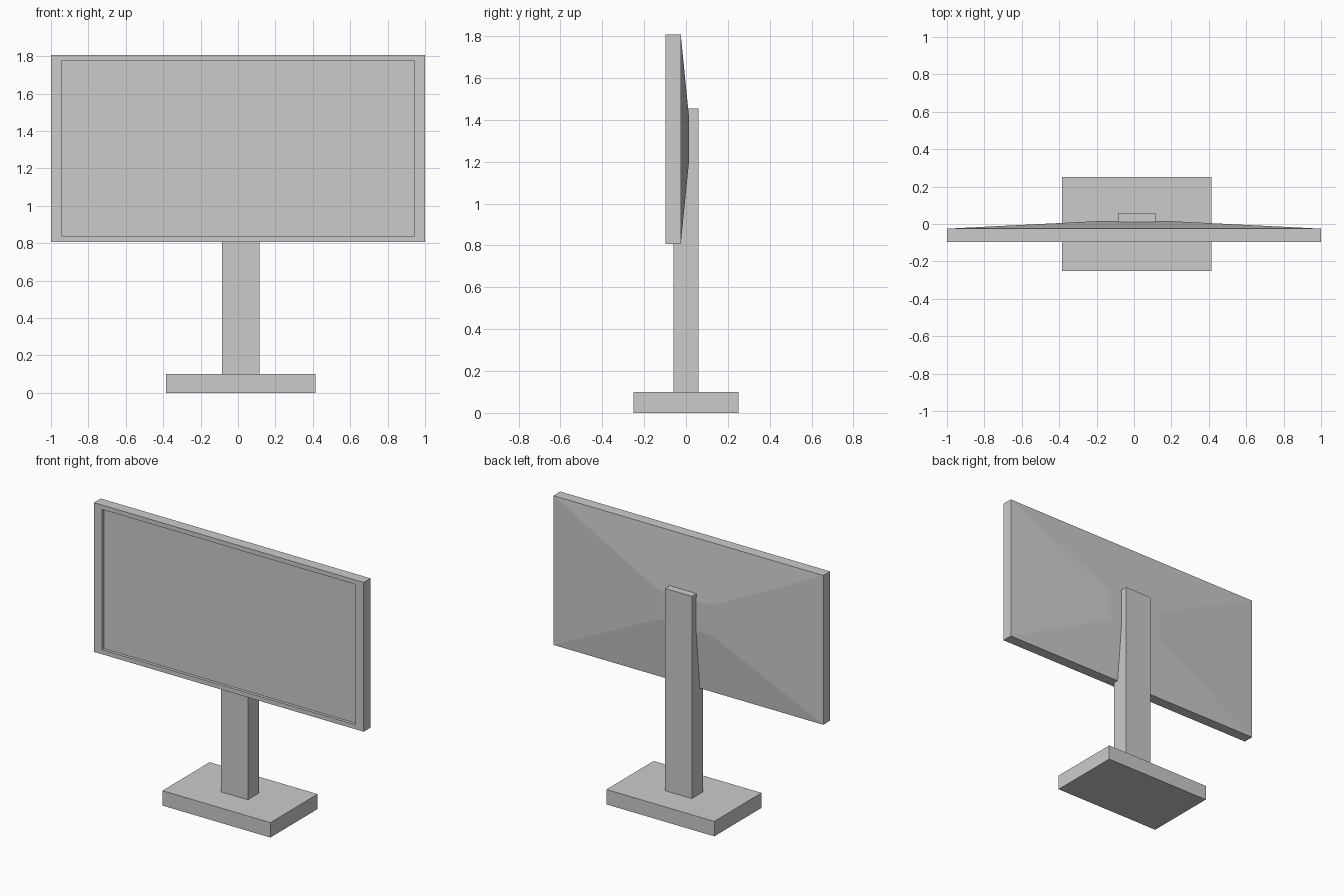
import bpy, bmesh
from mathutils import Vector

if "Cube" in bpy.data.objects:
    bpy.data.objects.remove(bpy.data.objects["Cube"])


def finish(name, bm):
    bmesh.ops.recalc_face_normals(bm, faces=bm.faces)
    mesh = bpy.data.meshes.new(name)
    bm.to_mesh(mesh)
    bm.free()
    obj = bpy.data.objects.new(name, mesh)
    bpy.context.collection.objects.link(obj)
    return obj


def box_mesh(lo, hi):
    bm = bmesh.new()
    bmesh.ops.create_cube(bm, size=1)
    lo, hi = Vector(lo), Vector(hi)
    for v in bm.verts:
        v.co = (lo + hi) / 2 + v.co * (hi - lo)
    return bm


def inner_panel(bm, side, half_w, half_z, y):
    """Extrude the front (-1) or back (+1) face to a centred rectangle at y."""
    face = max(bm.faces, key=lambda f: f.calc_center_median().y * side)
    inner = bmesh.ops.extrude_discrete_faces(bm, faces=[face])["faces"][0]
    for v in inner.verts:
        v.co.x = half_w if v.co.x > 0 else -half_w
        v.co.z = CENTRE_Z + (half_z if v.co.z > CENTRE_Z else -half_z)
        v.co.y = y
    return inner


CENTRE_Z = 1.307

# Foot and upright, set slightly right of centre
finish("base", box_mesh((-0.385, -0.25, 0), (0.415, 0.25, 0.1)))
finish("stand_neck", box_mesh((-0.085, -0.06, 0.1), (0.115, 0.06, 1.455)))

# Monitor housing: shallow pyramid back, recessed screen in front
bm = box_mesh((-1, -0.097, CENTRE_Z - 0.5), (1, -0.025, CENTRE_Z + 0.5))
bm.normal_update()
inner_panel(bm, 1, 0.2, 0.1, 0.015)
bm.normal_update()
inner = inner_panel(bm, -1, 0.94, 0.47, -0.097)
recess = bmesh.ops.extrude_discrete_faces(bm, faces=[inner])["faces"][0]
for v in recess.verts:
    v.co.y += 0.02
finish("monitor_screen", bm)
